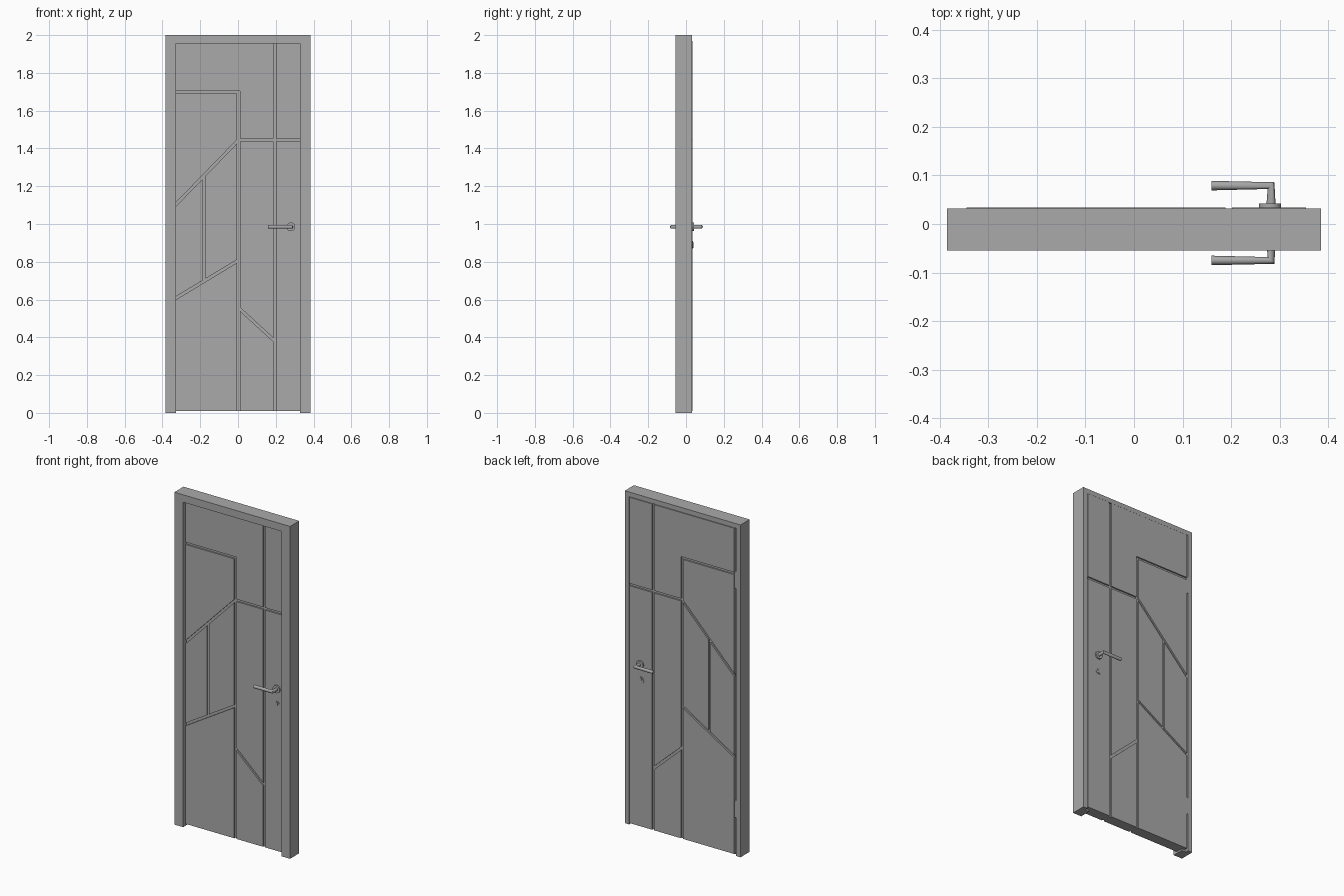
import bpy, bmesh, math
from mathutils import Matrix, Vector

cube = bpy.data.objects.get("Cube")
if cube:
    bpy.data.objects.remove(cube, do_unlink=True)

grey = bpy.data.materials.new("plain_grey")
grey.use_nodes = True
colour = (0.4, 0.4, 0.4, 1)
grey.diffuse_color = colour
grey.node_tree.nodes["Principled BSDF"].inputs["Base Color"].default_value = colour


def add_object(name, bm):
    bmesh.ops.recalc_face_normals(bm, faces=bm.faces)
    mesh = bpy.data.meshes.new(name)
    bm.to_mesh(mesh)
    bm.free()
    mesh.materials.append(grey)
    obj = bpy.data.objects.new(name, mesh)
    bpy.context.collection.objects.link(obj)
    return obj


def activate(obj):
    bpy.ops.object.select_all(action='DESELECT')
    obj.select_set(True)
    bpy.context.view_layer.objects.active = obj


def smooth(obj):
    activate(obj)
    bpy.ops.object.shade_smooth_by_angle(angle=math.radians(35))


def box(name, x, y, z):
    bm = bmesh.new()
    size = Matrix.Diagonal((x[1] - x[0], y[1] - y[0], z[1] - z[0], 1))
    centre = Vector([sum(r) / 2 for r in (x, y, z)])
    bmesh.ops.create_cube(bm, size=1, matrix=Matrix.Translation(centre) @ size)
    return add_object(name, bm)


def disc(name, x, z, y0, y1, radius):
    bm = bmesh.new()
    place = Matrix.Translation((x, (y0 + y1) / 2, z)) @ Matrix.Rotation(math.pi / 2, 4, 'X')
    bmesh.ops.create_cone(bm, cap_ends=True, segments=32, radius1=radius,
                          radius2=radius, depth=abs(y1 - y0), matrix=place)
    obj = add_object(name, bm)
    smooth(obj)


def arch(name, outer, inner, top, inner_top, y0, y1):
    """Upside-down U profile pulled from y0 to y1."""
    half = [(outer, top), (outer, 0), (inner, 0), (inner, inner_top)]
    outline = half + [(-x, z) for x, z in reversed(half)]
    bm = bmesh.new()
    face = bm.faces.new([bm.verts.new((x, y0, z)) for x, z in outline])
    moved = bmesh.ops.extrude_face_region(bm, geom=[face])["geom"]
    verts = [g for g in moved if isinstance(g, bmesh.types.BMVert)]
    bmesh.ops.translate(bm, verts=verts, vec=(0, y1 - y0, 0))
    return add_object(name, bm)


# Frame with a stepped rebate
FRONT, STEP, BACK = -0.03, 0.012, 0.034
arch("frame_front", 0.385, 0.327, 2.0, 1.955, -0.055, STEP)
arch("frame_back", 0.385, 0.356, 2.0, 1.972, STEP, 0.032)

# Leaf: narrow front layer and wider back layer
leaf_front = box("leaf_front", (-0.327, 0.327), (FRONT, STEP), (0.01, 1.955))
leaf_back = box("leaf_back", (-0.345, 0.354), (STEP, BACK), (0.01, 1.97))

# Decorative grooves, the same on both sides
GROOVES = [((0.195, -0.1), (0.195, 2.1)), ((0.003, -0.1), (0.003, 1.705)),
           ((-0.5, 1.698), (0.01, 1.698)), ((0, 1.445), (0.5, 1.445)),
           ((0.003, 1.445), (-0.363, 1.068)), ((-0.18, 0.703), (-0.18, 1.257)),
           ((0.003, 0.808), (-0.363, 0.587)), ((0.003, 0.556), (0.195, 0.38))]


def carve(leaf, surface):
    for (x0, z0), (x1, z1) in GROOVES:
        length = math.hypot(x1 - x0, z1 - z0)
        angle = math.atan2(z1 - z0, x1 - x0)
        bm = bmesh.new()
        place = (Matrix.Translation(((x0 + x1) / 2, surface, (z0 + z1) / 2))
                 @ Matrix.Rotation(-angle, 4, 'Y')
                 @ Matrix.Diagonal((length, 0.018, 0.014, 1)))
        bmesh.ops.create_cube(bm, size=1, matrix=place)
        cutter = add_object("groove_cutter", bm)
        cutter.hide_render = True
        activate(leaf)
        mod = leaf.modifiers.new("groove", 'BOOLEAN')
        mod.operation = 'DIFFERENCE'
        mod.solver = 'EXACT'
        mod.object = cutter
        bpy.ops.object.modifier_apply(modifier=mod.name)
        bpy.data.objects.remove(cutter, do_unlink=True)


carve(leaf_front, FRONT)
carve(leaf_back, BACK)

# Hinges bridging the gap at the back
for label, z in (("upper", 1.66), ("lower", 0.28)):
    box("hinge_" + label, (-0.356, -0.345), (STEP, 0.032), (z - 0.05, z + 0.05))

# Handles and locks on both sides
for side, face, out in (("front", FRONT, -1), ("back", BACK, 1)):
    def off(d):
        return face + out * d

    disc("handle_rose_" + side, 0.28, 0.985, off(0), off(0.008), 0.023)
    curve = bpy.data.curves.new("lever_" + side, 'CURVE')
    curve.dimensions = '3D'
    curve.bevel_depth = 0.0098
    curve.bevel_resolution = 6
    curve.use_fill_caps = True
    path = curve.splines.new('POLY')
    path.points.add(2)
    for point, (x, d) in zip(path.points, ((0.282, 0), (0.282, 0.045), (0.16, 0.045))):
        point.co = (x, off(d), 0.985, 1)
    lever = bpy.data.objects.new("lever_" + side, curve)
    bpy.context.collection.objects.link(lever)
    activate(lever)
    bpy.ops.object.convert(target='MESH')
    lever = bpy.context.object
    lever.data.materials.clear()
    lever.data.materials.append(grey)
    smooth(lever)

    disc("lock_rose_" + side, 0.278, 0.89, off(0), off(0.002), 0.021)
    disc("lock_cylinder_" + side, 0.278, 0.896, off(0), off(0.005), 0.01)
    box("lock_body_" + side, (0.273, 0.283), sorted((off(0), off(0.005))), (0.874, 0.892))
